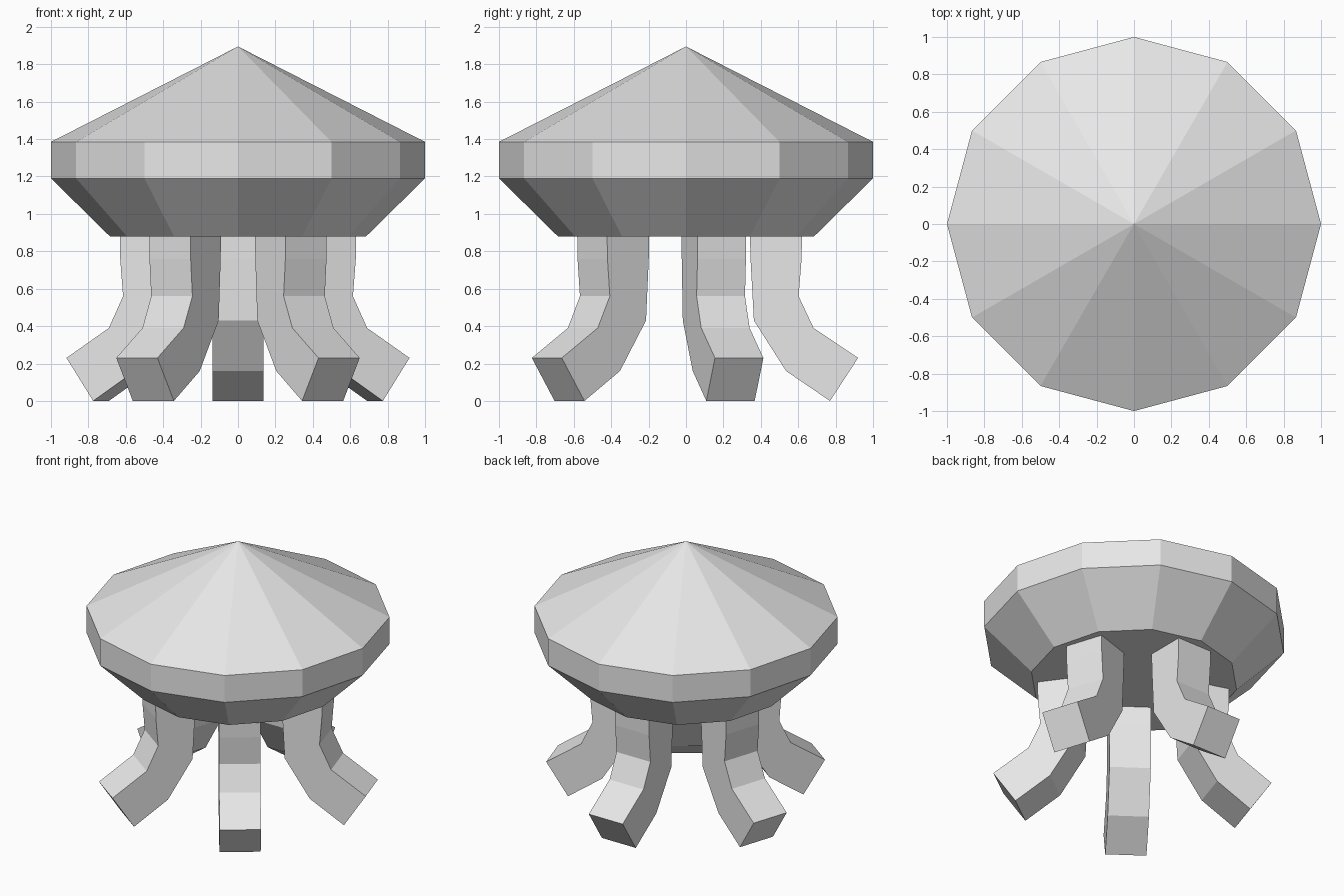
import bpy, bmesh, math

if "Cube" in bpy.data.objects:
    bpy.data.objects.remove(bpy.data.objects["Cube"])

# Single matte grey for everything
grey = bpy.data.materials.new("light_grey")
grey.diffuse_color = (0.8, 0.8, 0.8, 1)
grey.use_nodes = True
grey.node_tree.nodes["Principled BSDF"].inputs["Base Color"].default_value = grey.diffuse_color


def finish(bm, name):
    bmesh.ops.recalc_face_normals(bm, faces=bm.faces[:])
    mesh = bpy.data.meshes.new(name)
    bm.to_mesh(mesh)
    bm.free()
    mesh.materials.append(grey)
    obj = bpy.data.objects.new(name, mesh)
    bpy.context.collection.objects.link(obj)
    return obj


# Cap: twelve-sided body with a pointed roof and tapered underside
SIDES = 12
bm = bmesh.new()
rings = []
for radius, z in [(0.685, 0.88), (1.0, 1.19), (1.0, 1.385)]:
    rings.append([bm.verts.new((radius * math.cos(2 * math.pi * i / SIDES),
                                radius * math.sin(2 * math.pi * i / SIDES), z))
                  for i in range(SIDES)])
apex = bm.verts.new((0, 0, 1.895))
bm.faces.new(rings[0])
for i in range(SIDES):
    j = (i + 1) % SIDES
    for low, high in zip(rings, rings[1:]):
        bm.faces.new((low[i], low[j], high[j], high[i]))
    bm.faces.new((rings[-1][i], rings[-1][j], apex))
finish(bm, "cap")

# Legs: square section swept along a bend, (radius, z) on the outside and inside
OUTER = [(0.62, 0.88), (0.618, 0.76), (0.602, 0.56), (0.682, 0.39), (0.92, 0.23)]
INNER = [(0.342, 0.88), (0.345, 0.76), (0.363, 0.43), (0.535, 0.16), (0.77, 0.0)]
HALF_WIDTH = 0.136


def leg(name, angle):
    c, s = math.cos(angle), math.sin(angle)
    bm = bmesh.new()

    def point(rz, side):
        return bm.verts.new((rz[0] * c - side * s, rz[0] * s + side * c, rz[1]))

    sections = [(point(o, -HALF_WIDTH), point(o, HALF_WIDTH),
                 point(i, HALF_WIDTH), point(i, -HALF_WIDTH))
                for o, i in zip(OUTER, INNER)]
    for a, b in zip(sections, sections[1:]):
        for k in range(4):
            n = (k + 1) % 4
            bm.faces.new((a[k], a[n], b[n], b[k]))
    bm.faces.new(sections[0])
    bm.faces.new(sections[-1])
    finish(bm, name)


# Five legs evenly spaced, the first one pointing straight back
for n in range(5):
    leg(f"leg_{n + 1}", math.radians(90 + 72 * n))
